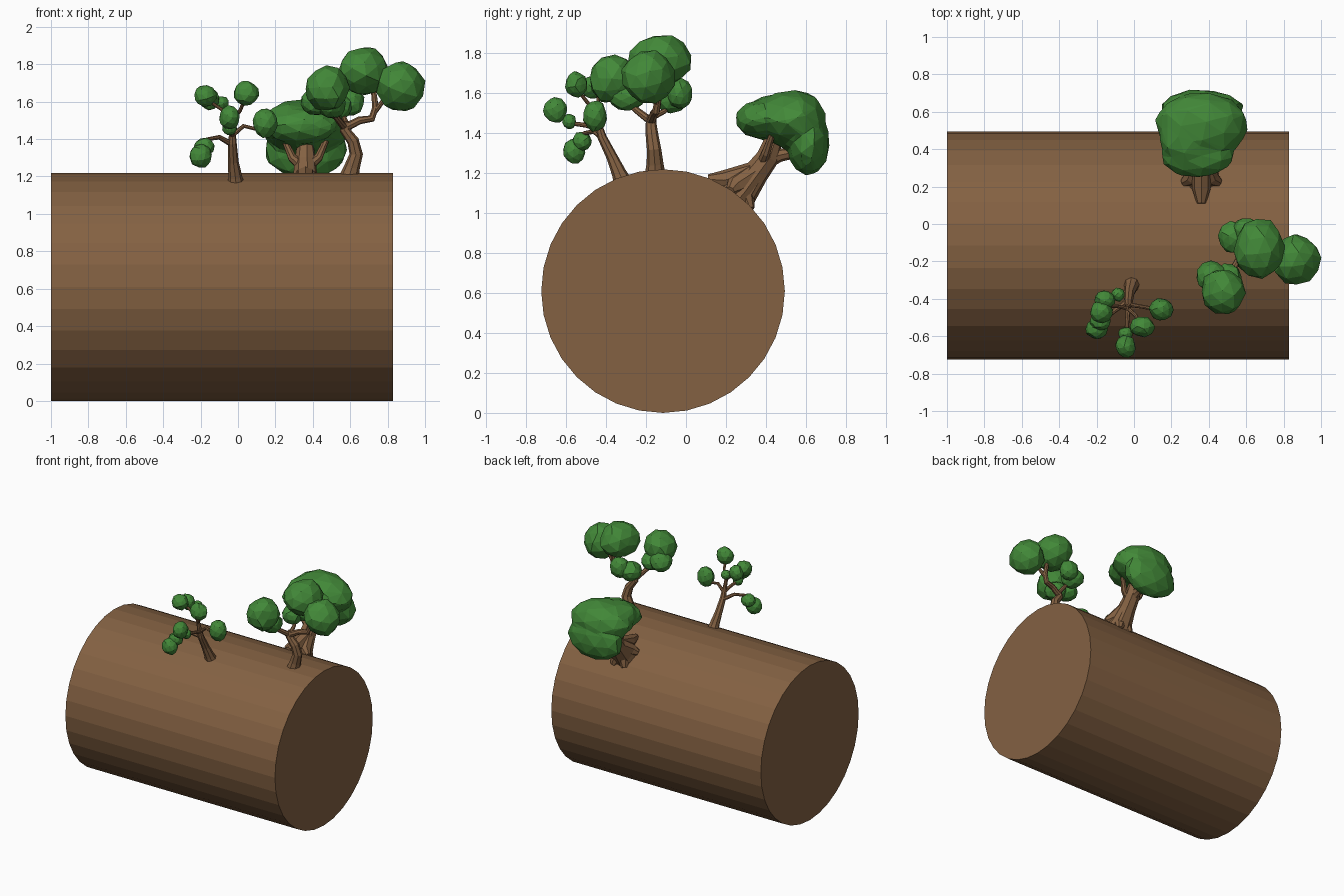
import bpy, bmesh, math, random
from mathutils import Vector, Matrix

random.seed(4)


def material(name, rgb):
    m = bpy.data.materials.new(name)
    m.diffuse_color = (*rgb, 1)
    return m


BARK = material("bark", (0.23, 0.12, 0.055))
LEAF = material("leaf", (0.055, 0.25, 0.04))


def finish(name, bm, mat):
    bmesh.ops.recalc_face_normals(bm, faces=bm.faces)
    me = bpy.data.meshes.new(name)
    bm.to_mesh(me)
    bm.free()
    me.materials.append(mat)
    ob = bpy.data.objects.new(name, me)
    bpy.context.collection.objects.link(ob)
    return ob


def tube(bm, path, sides=8):
    """Tapered limb through (x, y, z, radius) points."""
    pts = [Vector(p[:3]) for p in path]
    side, prev, rings = None, None, []
    for i, p in enumerate(pts):
        d = (pts[min(i + 1, len(pts) - 1)] - pts[max(i - 1, 0)]).normalized()
        side = d.orthogonal().normalized() if side is None else prev.rotation_difference(d) @ side
        prev, up = d, d.cross(side)
        rings.append([bm.verts.new(p + path[i][3] * (math.cos(a) * side + math.sin(a) * up))
                      for a in (math.tau * k / sides for k in range(sides))])
    for a, b in zip(rings, rings[1:]):
        for k in range(sides):
            j = (k + 1) % sides
            bm.faces.new((a[k], a[j], b[j], b[k]))
    bm.faces.new(rings[0][::-1])
    bm.faces.new(rings[-1])


def limbs(name, paths):
    bm = bmesh.new()
    for p in paths:
        tube(bm, p)
    return finish(name, bm, BARK)


def foliage(name, blobs, jitter=0.06, detail=2):
    """Faceted leaf clumps from (centre, radii) pairs."""
    bm = bmesh.new()
    for c, r in blobs:
        r = r if isinstance(r, tuple) else (r, r, r)
        rot = Matrix.Rotation(random.uniform(0, 6), 4, Vector((random.random(), random.random(), 1)))
        for v in bmesh.ops.create_icosphere(bm, subdivisions=detail, radius=1)["verts"]:
            n = (rot @ v.co) * random.uniform(1 - jitter, 1 + jitter)
            v.co = Vector(c) + Vector((n.x * r[0], n.y * r[1], n.z * r[2]))
    return finish(name, bm, LEAF)


# Log lying along x
bm = bmesh.new()
bmesh.ops.create_cone(bm, cap_ends=True, segments=32, radius1=0.61, radius2=0.61, depth=1.83,
                      matrix=Matrix.Translation((-0.085, -0.115, 0.61)) @ Matrix.Rotation(math.pi / 2, 4, "Y"))
finish("log", bm, BARK)

# Small front tree
limbs("small_tree_trunk", [
    [(-0.01, -0.31, 1.14, .05), (-0.015, -0.335, 1.2, .037), (-0.025, -0.37, 1.28, .028),
     (-0.03, -0.42, 1.38, .023), (-0.03, -0.44, 1.45, .016), (-0.04, -0.45, 1.53, .012)],
    [(-0.03, -0.41, 1.37, .016), (-0.1, -0.46, 1.41, .013), (-0.16, -0.51, 1.4, .011), (-0.19, -0.54, 1.34, .008)],
    [(-0.03, -0.43, 1.42, .013), (0.03, -0.44, 1.47, .011), (0.09, -0.45, 1.455, .01), (0.14, -0.455, 1.48, .008)],
    [(-0.03, -0.43, 1.42, .014), (-0.035, -0.5, 1.44, .012), (-0.04, -0.57, 1.45, .011), (-0.045, -0.63, 1.5, .008)],
    [(-0.035, -0.45, 1.5, .011), (0.01, -0.49, 1.55, .01), (0.04, -0.545, 1.62, .008)],
    [(-0.04, -0.45, 1.52, .011), (-0.09, -0.44, 1.56, .009), (-0.15, -0.44, 1.6, .008)],
])
foliage("small_tree_foliage", [
    ((-0.155, -0.405, 1.615), (.055, .05, .06)), ((-0.175, -0.47, 1.63), (.06, .06, .06)),
    ((-0.085, -0.378, 1.593), .037), ((0.043, -0.55, 1.645), (.068, .055, .065)),
    ((-0.045, -0.655, 1.515), (.055, .06, .065)), ((-0.045, -0.585, 1.46), (.04, .035, .04)),
    ((-0.2, -0.56, 1.31), (.06, .055, .065)), ((-0.18, -0.52, 1.36), (.055, .05, .05)),
    ((0.145, -0.455, 1.487), (.065, .06, .08)),
])

# Right front tree
limbs("right_tree_trunk", [
    [(0.59, -0.155, 1.18, .055), (0.61, -0.155, 1.25, .042), (0.632, -0.16, 1.32, .036),
     (0.615, -0.17, 1.39, .032), (0.57, -0.175, 1.45, .027), (0.58, -0.17, 1.49, .022)],
    [(0.57, -0.175, 1.46, .023), (0.65, -0.16, 1.5, .021), (0.715, -0.15, 1.51, .02),
     (0.735, -0.14, 1.57, .018), (0.72, -0.13, 1.7, .013)],
    [(0.735, -0.145, 1.55, .014), (0.78, -0.16, 1.61, .012), (0.86, -0.18, 1.66, .01)],
    [(0.57, -0.175, 1.46, .02), (0.53, -0.24, 1.51, .017), (0.49, -0.3, 1.56, .014), (0.475, -0.35, 1.64, .01)],
    [(0.58, -0.17, 1.48, .016), (0.57, -0.11, 1.51, .013), (0.55, -0.07, 1.55, .01)],
])
foliage("right_tree_foliage", [
    ((0.67, -0.13, 1.765), (.135, .16, .13)), ((0.87, -0.19, 1.68), (.13, .135, .135)),
    ((0.475, -0.365, 1.67), (.12, .125, .12)), ((0.415, -0.28, 1.6), (.085, .085, .075)),
    ((0.5, -0.3, 1.58), (.08, .09, .07)),
    ((0.53, -0.07, 1.575), (.08, .085, .075)), ((0.6, -0.03, 1.6), (.075, .065, .08)),
])

# Back tree with flared roots
top = (0.36, 0.36, 1.21)
roots = [[(x, y, z, .025), (0.36 + (x - 0.36) * .5, (y + 0.27) / 2, (z + 1.12) / 2 + .02, .05), (*top, .055)]
         for x, y, z in [(0.36, 0.11, 1.17), (0.265, 0.22, 1.11), (0.455, 0.22, 1.11), (0.31, 0.32, 1.02), (0.41, 0.32, 1.02)]]
limbs("back_tree_trunk", roots + [
    [(0.36, 0.2, 1.03, .12), (0.36, 0.28, 1.11, .085), (0.36, 0.35, 1.2, .065), (0.36, 0.41, 1.28, .058), (0.36, 0.45, 1.4, .04)],
    [(0.36, 0.38, 1.25, .04), (0.36, 0.47, 1.29, .033), (0.36, 0.55, 1.305, .028), (0.36, 0.62, 1.36, .02)],
    [(0.35, 0.38, 1.25, .03), (0.29, 0.4, 1.3, .024), (0.25, 0.43, 1.39, .016)],
    [(0.37, 0.38, 1.25, .03), (0.43, 0.4, 1.3, .024), (0.47, 0.43, 1.39, .016)],
])
crown = foliage("back_tree_foliage", [
    ((0.36, 0.53, 1.47), (.25, .18, .15)), ((0.34, 0.38, 1.47), (.2, .135, .1)),
    ((0.36, 0.61, 1.35), (.23, .11, .16)), ((0.29, 0.46, 1.48), (.16, .17, .12)),
], jitter=.04)
remesh = crown.modifiers.new("merge", "REMESH")
remesh.mode, remesh.voxel_size, remesh.use_smooth_shade = "VOXEL", 0.02, False
facets = crown.modifiers.new("facets", "DECIMATE")
facets.ratio = 0.07
